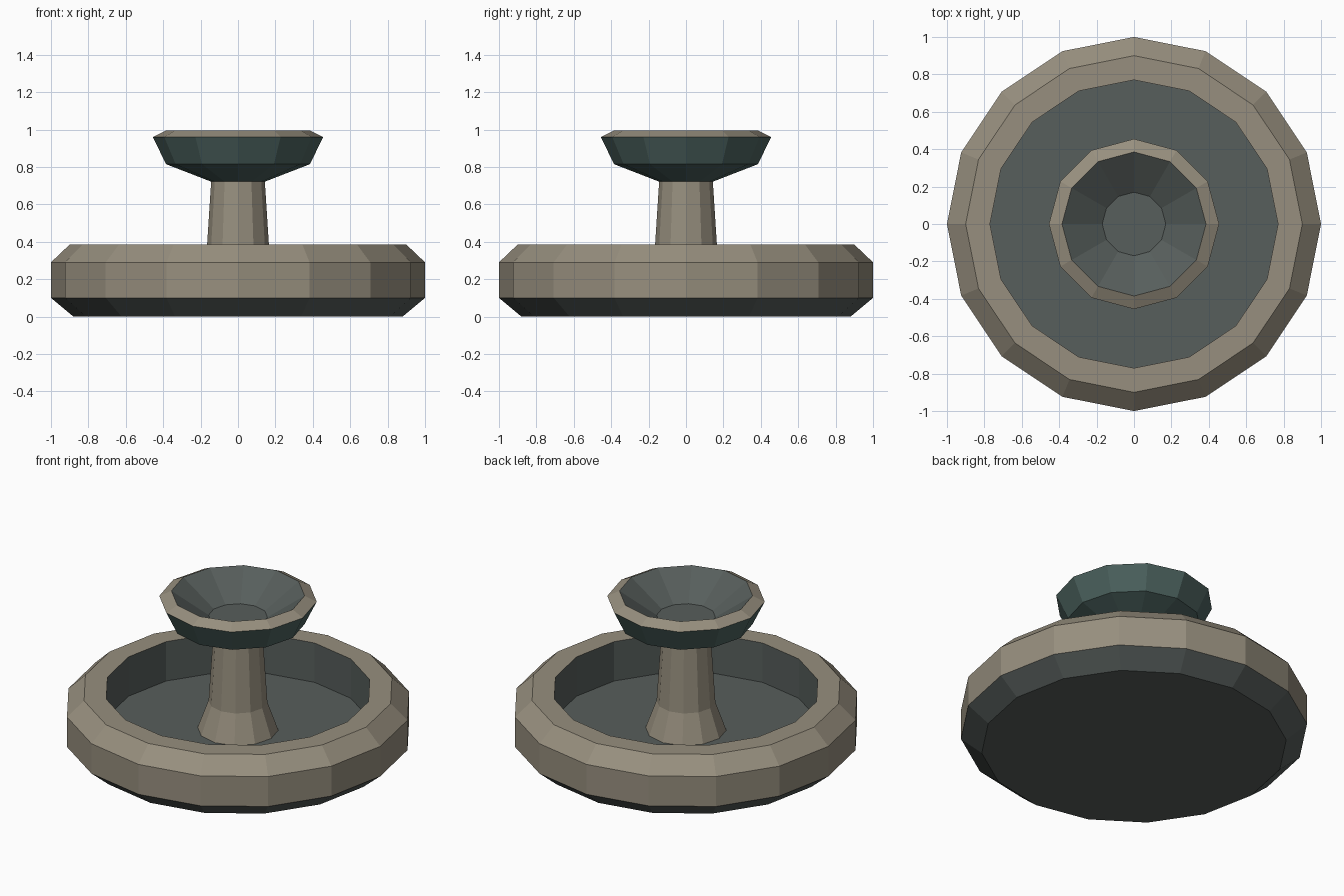
import bpy
import math

if "Cube" in bpy.data.objects:
    bpy.data.objects.remove(bpy.data.objects["Cube"])


def material(name, rgb):
    m = bpy.data.materials.new(name)
    m.diffuse_color = (*rgb, 1.0)
    m.use_nodes = True
    m.node_tree.nodes["Principled BSDF"].inputs["Base Color"].default_value = m.diffuse_color
    return m


STONE = material("warm_stone", (0.31, 0.275, 0.21))
SLATE = material("dark_slate", (0.095, 0.112, 0.106))
TEAL = material("teal_glaze", (0.073, 0.125, 0.115))


def turned(name, sides, profile, bands, start_cap, end_cap):
    """Revolve a (radius, z) profile; bands holds one material per profile segment."""
    verts = [(r * math.cos(2 * math.pi * j / sides),
              r * math.sin(2 * math.pi * j / sides), z)
             for r, z in profile for j in range(sides)]
    faces, mats = [], []
    for i, mat in enumerate(bands):
        a, b = i * sides, (i + 1) * sides
        for j in range(sides):
            k = (j + 1) % sides
            faces.append((a + j, a + k, b + k, b + j))
            mats.append(mat)
    last = (len(profile) - 1) * sides
    faces += [tuple(reversed(range(sides))), tuple(range(last, last + sides))]
    mats += [start_cap, end_cap]

    mesh = bpy.data.meshes.new(name)
    mesh.from_pydata(verts, [], faces)
    palette = list(dict.fromkeys(mats))
    for m in palette:
        mesh.materials.append(m)
    for poly, m in zip(mesh.polygons, mats):
        poly.material_index = palette.index(m)
    mesh.update()
    obj = bpy.data.objects.new(name, mesh)
    bpy.context.collection.objects.link(obj)
    return obj


# Wide lower basin: dark foot, stone wall and rim, slate interior
turned("lower_basin", 16,
       [(0.88, 0.0), (1.0, 0.10), (1.0, 0.29), (0.90, 0.385), (0.77, 0.385), (0.77, 0.135)],
       [SLATE, STONE, STONE, STONE, SLATE], SLATE, SLATE)

# Central pedestal with a flared foot
turned("pedestal", 12,
       [(0.235, 0.13), (0.17, 0.31), (0.143, 0.73)],
       [STONE, STONE], STONE, STONE)

# Upper bowl: teal outside, stone lip, slate interior
turned("upper_bowl", 12,
       [(0.14, 0.72), (0.385, 0.815), (0.455, 0.96), (0.385, 0.995), (0.17, 0.85)],
       [TEAL, TEAL, STONE, SLATE], TEAL, SLATE)
